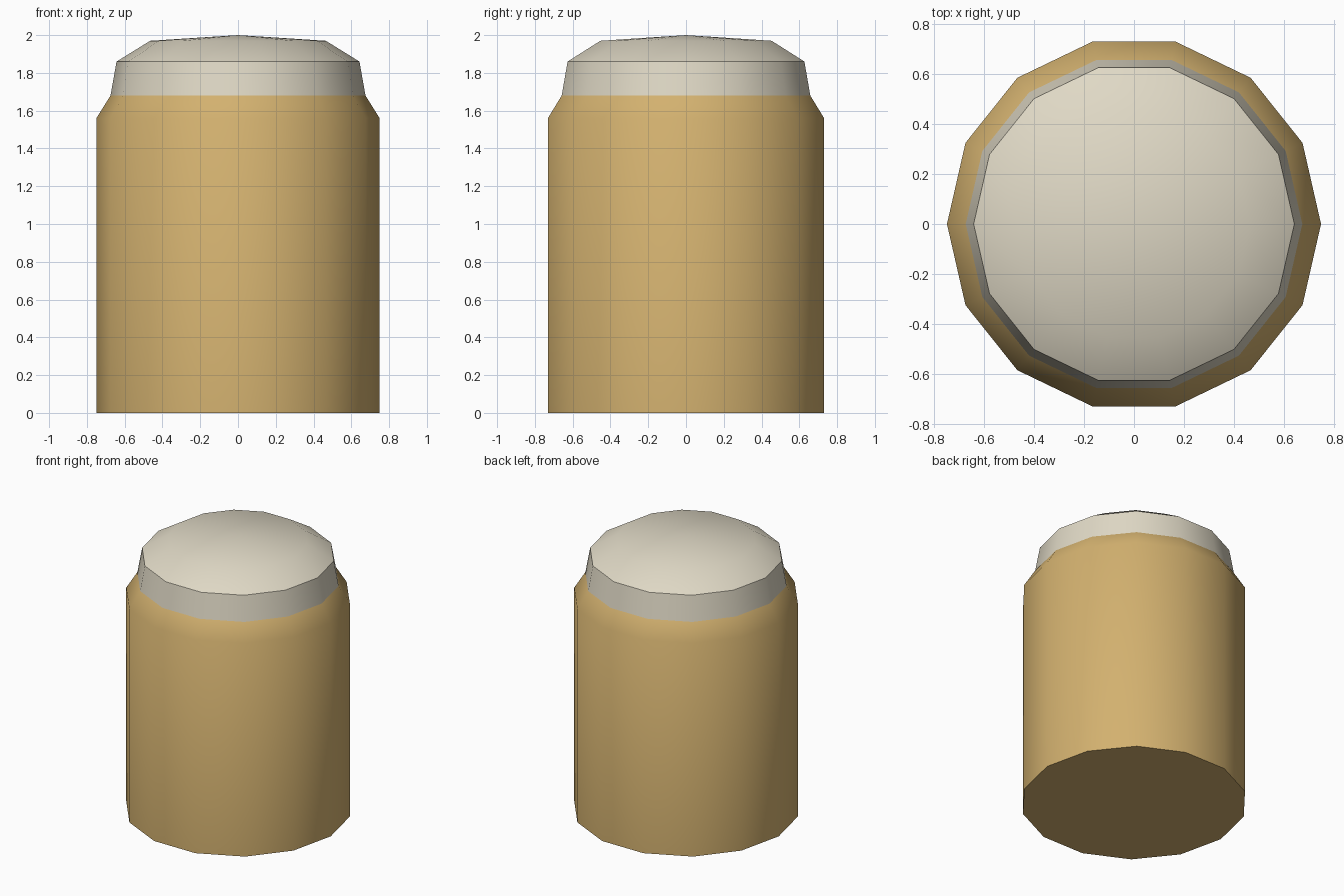
import bpy, bmesh
from math import cos, sin, tau, radians

if "Cube" in bpy.data.objects:
    bpy.data.objects.remove(bpy.data.objects["Cube"])

SIDES = 14


def lathe(name, profile, color, cap_bottom=False):
    """Spin (radius, z) points into a faceted shell; radius 0 makes an apex."""
    bm = bmesh.new()
    rings = []
    for r, z in profile:
        if r == 0:
            rings.append([bm.verts.new((0, 0, z))] * SIDES)
        else:
            rings.append([bm.verts.new((r * cos(tau * i / SIDES), r * sin(tau * i / SIDES), z))
                          for i in range(SIDES)])
    for low, high in zip(rings, rings[1:]):
        for i in range(SIDES):
            j = (i + 1) % SIDES
            bm.faces.new(dict.fromkeys((low[i], low[j], high[j], high[i])))
    if cap_bottom:
        bm.faces.new(rings[0][::-1])
    bmesh.ops.recalc_face_normals(bm, faces=bm.faces)
    mesh = bpy.data.meshes.new(name)
    bm.to_mesh(mesh)
    bm.free()
    obj = bpy.data.objects.new(name, mesh)
    bpy.context.collection.objects.link(obj)
    mat = bpy.data.materials.new(name + "_color")
    mat.diffuse_color = color
    mat.use_nodes = True
    mat.node_tree.nodes["Principled BSDF"].inputs["Base Color"].default_value = mat.diffuse_color
    mesh.materials.append(mat)
    bpy.ops.object.select_all(action='DESELECT')
    obj.select_set(True)
    bpy.context.view_layer.objects.active = obj
    bpy.ops.object.shade_smooth_by_angle(angle=radians(40))
    return obj


# Jar body with sloped shoulder
lathe("jar_body", [(0.75, 0), (0.75, 1.56), (0.675, 1.68)],
      (0.65, 0.44, 0.16, 1), cap_bottom=True)

# Tapered lid with shallow domed top
lathe("lid", [(0.675, 1.68), (0.643, 1.86), (0.465, 1.97), (0, 2.0)],
      (0.74, 0.69, 0.56, 1))
